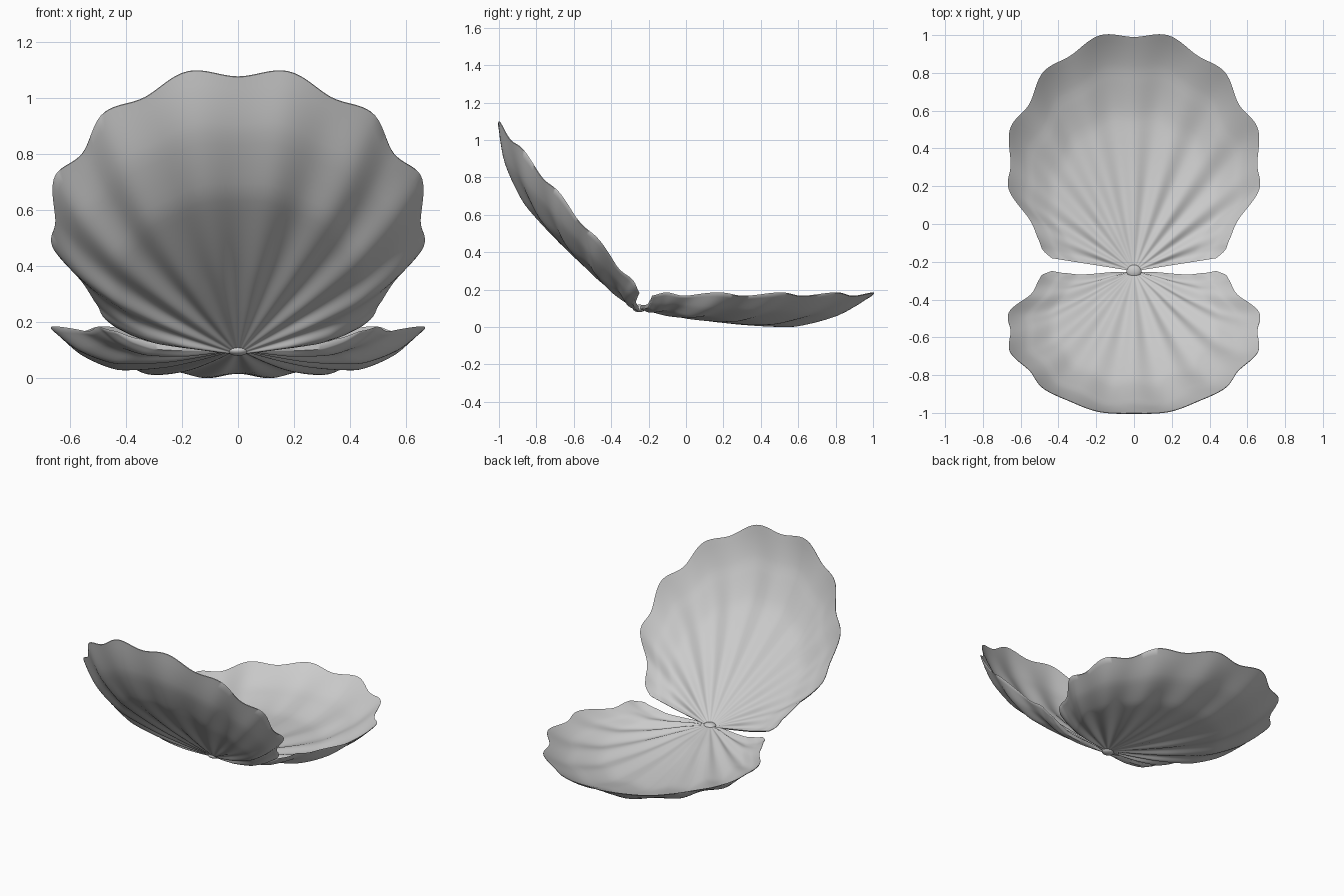
import bpy, bmesh, math

if "Cube" in bpy.data.objects:
    bpy.data.objects.remove(bpy.data.objects["Cube"])

# Control points: outline radius by angle from the centre line, and bowl depth along a rib
OUTLINE = [(0, 1.24), (8.2, 1.262), (16.4, 1.19), (24.6, 1.158), (32, 1.045), (41, 1.0),
           (49, 0.865), (57, 0.79), (63.5, 0.62), (72, 0.53), (77, 0.495), (81, 0.44)]
BOWL = [(0, 0), (0.2, 0.41), (0.4, 0.75), (0.6, 0.97), (0.68, 0.98), (0.84, 0.71),
        (0.93, 0.36), (1, 0)]
T_MAX, RIB, NT, NS = 81.0, 16.4, 160, 32
HINGE_Y, R0 = -0.25, 0.025


def smooth_lookup(pts, x):
    """Hermite interpolation through the control points."""
    n = len(pts)

    def slope(i):
        a, b = pts[max(i - 1, 0)], pts[min(i + 1, n - 1)]
        return (b[1] - a[1]) / (b[0] - a[0])
    for i in range(n - 1):
        (x0, y0), (x1, y1) = pts[i], pts[i + 1]
        if x <= x1 or i == n - 2:
            w = x1 - x0
            u = (x - x0) / w
            m0 = 0 if (i == 0 and pts is OUTLINE) else slope(i) * w
            m1 = slope(i + 1) * w
            return ((2*u**3 - 3*u*u + 1) * y0 + (u**3 - 2*u*u + u) * m0
                    + (3*u*u - 2*u**3) * y1 + (u**3 - u*u) * m1)


def shell_point(s, deg, inner):
    """Local point: x sideways, v away from the hinge, h depth."""
    R = smooth_lookup(OUTLINE, abs(deg))
    r = R0 + (R - R0) * s
    t = math.radians(deg)
    wave = -math.cos(2 * math.pi * deg / RIB)          # +1 on each rib
    h = 0.09 + 0.075 * s - 0.137 * (R / 1.24) * smooth_lookup(BOWL, s)
    h -= 0.008 * wave * min(3 * s, 1) * (1 - s ** 4)   # fluting
    h += 0.009 * wave * s ** 8                         # wavy rim
    if inner:
        h += 0.004 + 0.016 * min(1, 5 * (1 - s)) * min(1, 0.3 + 4 * s)
    return r * math.sin(t), r * math.cos(t), h


def build_shell(name, place):
    bm = bmesh.new()
    grids = []
    for inner in (False, True):
        grids.append([[bm.verts.new(place(*shell_point(i / NS, -T_MAX + 2 * T_MAX * j / NT, inner)))
                       for j in range(NT + 1)] for i in range(NS + 1)])
    out, inn = grids
    for g in grids:
        for i in range(NS):
            for j in range(NT):
                bm.faces.new((g[i][j], g[i][j + 1], g[i + 1][j + 1], g[i + 1][j]))
    # close the rim, hinge end and both side edges
    for i in (0, NS):
        for j in range(NT):
            bm.faces.new((out[i][j], out[i][j + 1], inn[i][j + 1], inn[i][j]))
    for j in (0, NT):
        for i in range(NS):
            bm.faces.new((out[i][j], out[i + 1][j], inn[i + 1][j], inn[i][j]))
    bmesh.ops.recalc_face_normals(bm, faces=bm.faces)
    me = bpy.data.meshes.new(name)
    bm.to_mesh(me)
    bm.free()
    ob = bpy.data.objects.new(name, me)
    bpy.context.collection.objects.link(ob)
    bpy.context.view_layer.objects.active = ob
    ob.select_set(True)
    bpy.ops.object.shade_smooth_by_angle(angle=math.radians(50))
    ob.select_set(False)
    return ob


# Flat half lying at the back
def place_flat(x, v, h):
    return x, v + HINGE_Y, h


# Raised half: mirror image tipped up over the hinge towards the front
A = math.radians(130)


def place_raised(x, v, h):
    return (x, -0.327 + v * math.cos(A) + h * math.sin(A),
            0.026 + v * math.sin(A) - h * math.cos(A))


flat = build_shell("lower_shell", place_flat)
build_shell("raised_shell", place_raised)

# Rest the lower half exactly on the ground
low = min(v.co.z for v in flat.data.vertices)
for v in flat.data.vertices:
    v.co.z -= low

# Small hinge joining the two halves
bpy.ops.mesh.primitive_uv_sphere_add(segments=24, ring_count=12, radius=1, location=(0, -0.25, 0.1))
hinge = bpy.context.object
hinge.name = "hinge"
hinge.scale = (0.04, 0.035, 0.02)
bpy.ops.object.shade_smooth()
